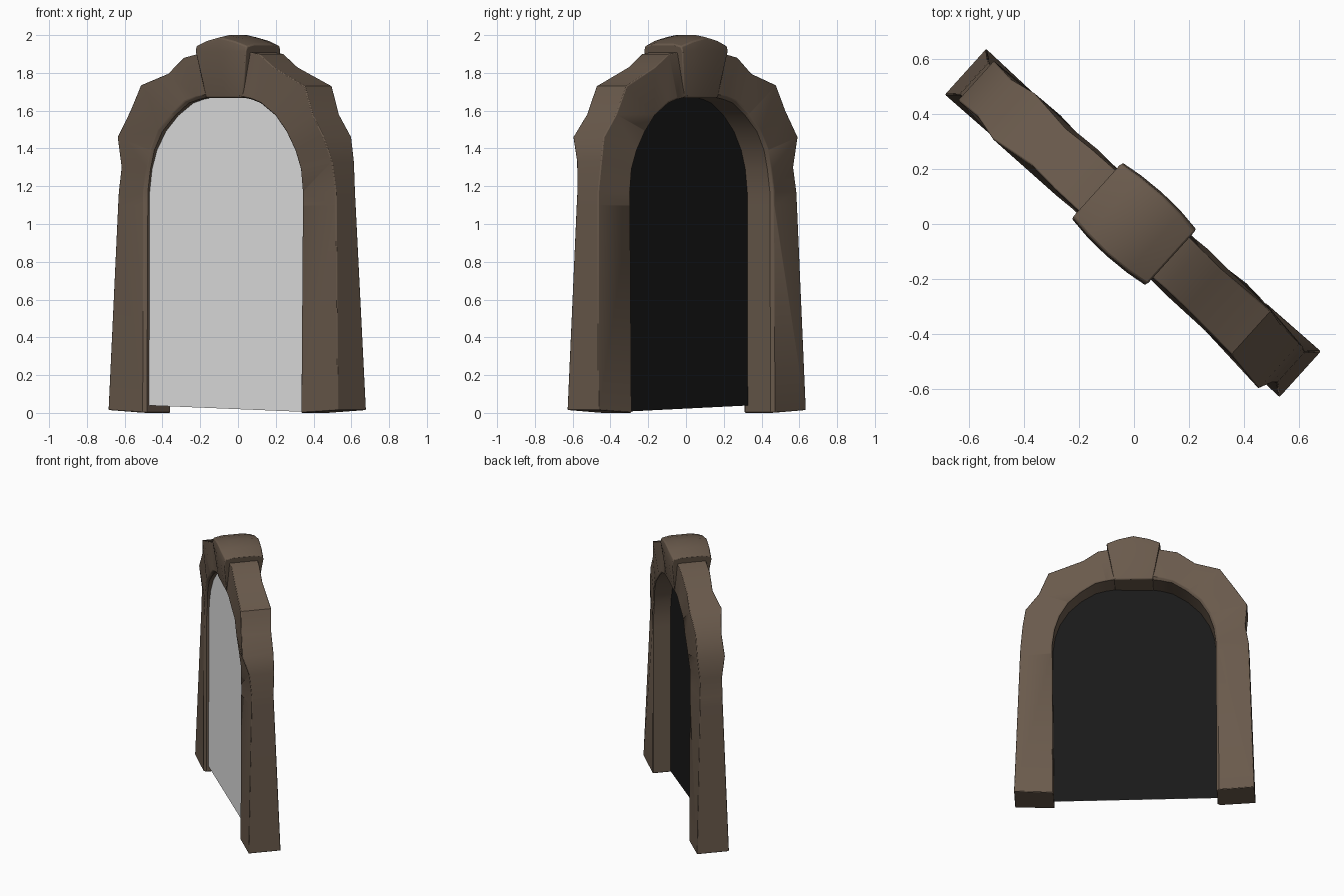
import bpy, bmesh, math
from mathutils import Matrix

if "Cube" in bpy.data.objects:
    bpy.data.objects.remove(bpy.data.objects["Cube"])

TURN = Matrix.Rotation(math.radians(-42.1), 4, 'Z')   # the arch stands diagonally


def material(name, rgb):
    m = bpy.data.materials.new(name)
    m.diffuse_color = (*rgb, 1)
    m.use_nodes = True
    m.node_tree.nodes["Principled BSDF"].inputs["Base Color"].default_value = m.diffuse_color
    return m


STONE = material("brown stone", (0.143, 0.102, 0.072))
GREY = material("light grey", (0.8, 0.8, 0.8))
BLACK = material("near black", (0.010, 0.010, 0.010))


def finish(name, bm, mat, bevel=0.0):
    bmesh.ops.transform(bm, matrix=TURN, verts=bm.verts)
    me = bpy.data.meshes.new(name)
    bm.to_mesh(me)
    bm.free()
    me.materials.append(mat)
    ob = bpy.data.objects.new(name, me)
    bpy.context.collection.objects.link(ob)
    if bevel:
        b = ob.modifiers.new("soft edges", 'BEVEL')
        b.width, b.segments, b.limit_method = bevel, 2, 'ANGLE'
        b.angle_limit = math.radians(50)
    bpy.ops.object.select_all(action='DESELECT')
    ob.select_set(True)
    bpy.context.view_layer.objects.active = ob
    bpy.ops.object.shade_smooth_by_angle(angle=math.radians(40))
    return ob


def loft(name, rings, bevel):
    """Skin a list of equal-sized closed rings and cap both ends."""
    bm = bmesh.new()
    vs = [[bm.verts.new(p) for p in r] for r in rings]
    n = len(vs[0])
    for a, b in zip(vs, vs[1:]):
        for i in range(n):
            j = (i + 1) % n
            bm.faces.new((a[i], a[j], b[j], b[i]))
    bm.faces.new(vs[0])
    bm.faces.new(vs[-1])
    bmesh.ops.recalc_face_normals(bm, faces=bm.faces)
    return finish(name, bm, STONE, bevel)


def section(side, outer, inner, cut):
    """Outer (u, z, front depth, back depth), inner (u, z, depth), inner chamfer."""
    uo, zo, f, b = outer
    ui, zi, d = inner
    t = cut / math.hypot(uo - ui, zo - zi)              # chamfer toward the outside
    uc, zc = ui + (uo - ui) * t, zi + (zo - zi) * t
    pts = [(uo, -f, zo), (uc, -d, zc), (ui, -d + cut, zi),
           (ui, d - cut, zi), (uc, d, zc), (uo, b, zo)]
    return [(side * u, v, z) for u, v, z in pts]


# Shared inner curve of the opening, from spring line to keystone
INNER = [(0.554, 1.17), (0.538, 1.29), (0.505, 1.39), (0.445, 1.49),
         (0.36, 1.575), (0.26, 1.64), (0.19, 1.66), (0.10, 1.675)]
DEPTH = [.106, .103, .11, .114, .107, .113, .109, .11]

# Rough outer edges (u, z, front depth, back depth) of the two arch halves
OUTER = {
    -1: [(0.785, 1.17, .075, .08), (0.762, 1.30, .078, .078), (0.775, 1.46, .095, .098),
         (0.687, 1.60, .09, .09), (0.59, 1.735, .115, .11), (0.42, 1.795, .09, .09),
         (0.30, 1.88, .098, .098), (0.14, 1.912, .10, .10)],
    1: [(0.772, 1.17, .08, .072), (0.757, 1.33, .095, .08), (0.737, 1.46, .14, .08),
        (0.645, 1.58, .125, .085), (0.58, 1.73, .115, .10), (0.345, 1.83, .10, .09),
        (0.24, 1.90, .098, .095), (0.13, 1.915, .10, .10)],
}

# Jamb and rough arch stone, one half per side
for side, word, base_u, base_in, grow, cut in (
        (-1, "left", .825, .567, 1.015, .016), (1, "right", .814, .545, 1.0, .006)):
    top = OUTER[side][0]
    rings = [section(side, (base_u, .015, .112, .112), (base_in, 0, .108), cut)]
    # an extra ring just under the spring line keeps the jamb faces flat
    rings.append(section(side, (top[0] + .003, 1.10, top[2] + .002, top[3] + .002),
                         (INNER[0][0] * grow, 1.10, .106), cut))
    for o, (ui, zi), d in zip(OUTER[side], INNER, DEPTH):
        rings.append(section(side, o, (ui * grow, zi, d), cut))
    loft(word + "_arch_half", rings, 0.005)

# Keystone: wedge with a crowned top
rings = []
for s in (-1, -0.55, 0, 0.55, 1):
    crown = 1 - s * s
    low, high = s * 0.132, s * 0.182
    hv = 0.137 + 0.016 * crown
    zt = 1.953 + 0.047 * (1 - abs(s) ** 1.4)
    rings.append([(low, -.108, 1.668), (high, -hv, 1.915), (high, -hv + .008, zt - .012),
                  (high, -.07, zt), (high, .07, zt), (high, hv - .008, zt - .012),
                  (high, hv, 1.915), (low, .108, 1.668)])
loft("keystone", rings, 0.007)

# Panel filling the opening, slightly skewed in depth: grey in front, black behind
for name, gap, mat, sign in (("front_panel", 0.0, GREY, 1), ("back_panel", 0.004, BLACK, -1)):
    bm = bmesh.new()
    pts = [(-0.59, 0.04), (0.57, 0.003)]
    pts += [(u * 1.03, z + 0.006) for u, z in INNER]
    pts += [(-u * 1.045, z + 0.006) for u, z in reversed(INNER)]
    bm.faces.new([bm.verts.new((u, -0.048 + 0.048 * u + gap, z)) for u, z in pts][::sign])
    finish(name, bm, mat)
